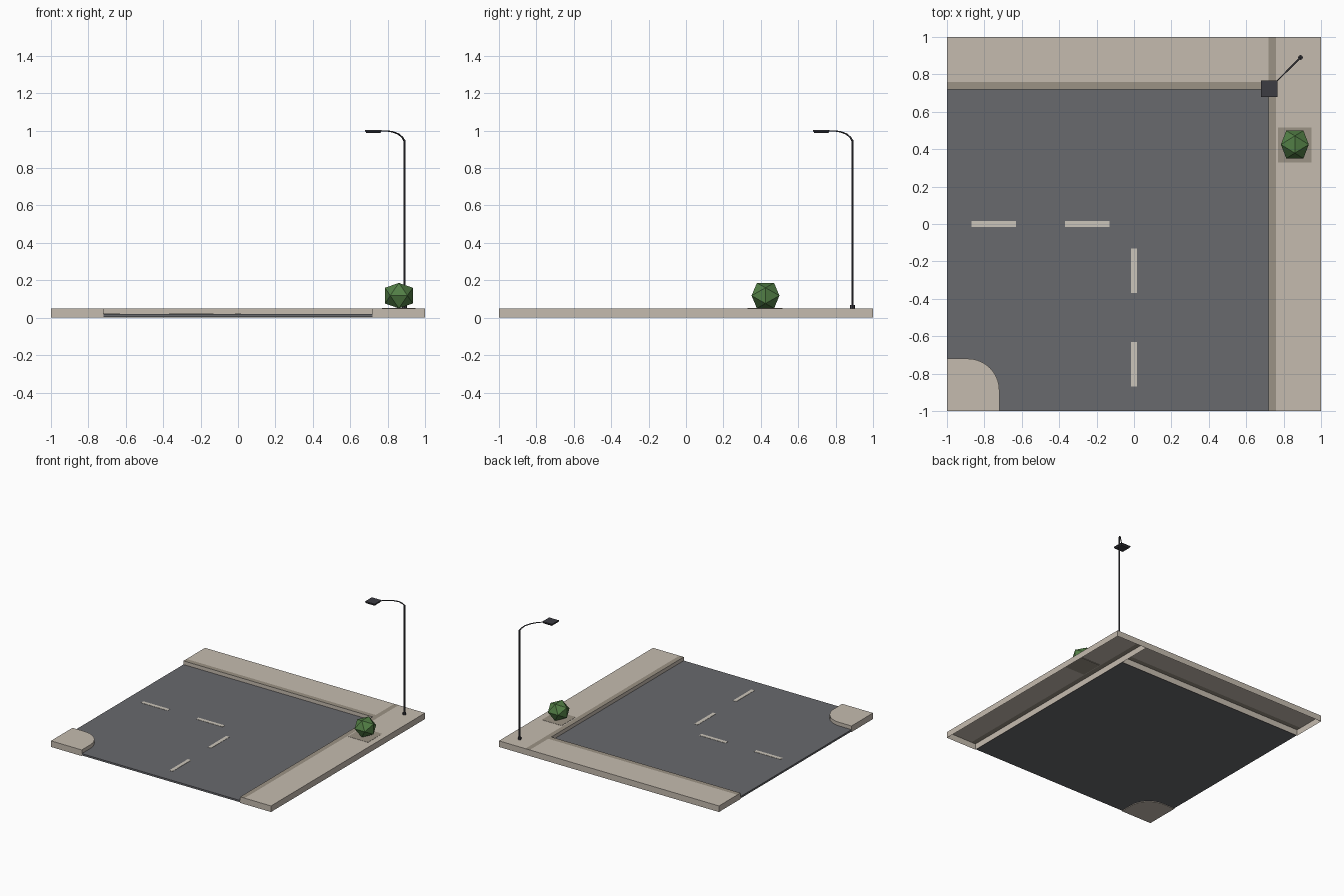
import bpy, bmesh, math
from mathutils import Vector

if "Cube" in bpy.data.objects:
    bpy.data.objects.remove(bpy.data.objects["Cube"])


def mat(name, r, g, b):
    m = bpy.data.materials.new(name)
    m.diffuse_color = (r, g, b, 1)
    m.use_nodes = True
    m.node_tree.nodes["Principled BSDF"].inputs["Base Color"].default_value = m.diffuse_color
    return m


PAVING = mat("paving", 0.56, 0.50, 0.43)
CURB = mat("curb_stone", 0.33, 0.29, 0.235)
ASPHALT = mat("asphalt", 0.14, 0.143, 0.155)
PAINT = mat("road_paint", 0.60, 0.56, 0.49)
LEAF = mat("leaf_green", 0.085, 0.21, 0.06)
METAL = mat("dark_metal", 0.045, 0.045, 0.055)


def finish(name, bm, *mats):
    me = bpy.data.meshes.new(name)
    bm.to_mesh(me)
    bm.free()
    for m in mats:
        me.materials.append(m)
    ob = bpy.data.objects.new(name, me)
    bpy.context.collection.objects.link(ob)
    return ob


def prism(name, pts, z0, z1, m, bottom_scale=1.0):
    """Extrude a counter-clockwise outline from z0 to z1."""
    bm = bmesh.new()
    c = sum((Vector(p) for p in pts), Vector((0, 0))) / len(pts)
    lo = [bm.verts.new((*(c + (Vector(p) - c) * bottom_scale), z0)) for p in pts]
    hi = [bm.verts.new((*p, z1)) for p in pts]
    bm.faces.new(hi)
    bm.faces.new(lo[::-1])
    for i in range(len(pts)):
        j = (i + 1) % len(pts)
        bm.faces.new((lo[i], lo[j], hi[j], hi[i]))
    return finish(name, bm, m)


def rect(x0, x1, y0, y1):
    return [(x0, y0), (x1, y0), (x1, y1), (x0, y1)]


# L-shaped sidewalk: hollow shell with curb strips along its inner edges
XS = YS = [-1, 0.72, 0.76, 1]
TOP = 0.05
bm = bmesh.new()
grid = {(i, j): bm.verts.new((XS[i], YS[j], TOP)) for i in range(4) for j in range(4) if i or j}
for i in range(3):
    for j in range(3):
        if i or j:
            f = bm.faces.new([grid[k] for k in ((i, j), (i + 1, j), (i + 1, j + 1), (i, j + 1))])
            f.material_index = int(i == 1 or (i == 0 and j == 1))
low = {v: bm.verts.new((v.co.x, v.co.y, 0)) for v in list(bm.verts)}
for e in [e for e in bm.edges if e.is_boundary]:
    lp = e.link_loops[0]
    a, b = lp.vert, lp.link_loop_next.vert
    bm.faces.new((b, a, low[a], low[b]))
# inner wall that carries the curb line through to the back edge
for j in (1, 2):
    a, b = grid[1, j], grid[1, j + 1]
    bm.faces.new((a, b, low[b], low[a]))
finish("sidewalk", bm, PAVING, CURB)

# rounded corner outline shared by the corner pavement and the road cut-out
R = 0.17
arc = [(-0.72 - R + R * math.cos(t), -0.72 - R + R * math.sin(t))
       for t in (math.pi / 2 * k / 10 for k in range(11))]
prism("corner_pavement", [(-1, -1), (-0.72, -1)] + arc + [(-1, -0.72)], 0, TOP, PAVING)
prism("road", [(-0.72, -1), (0.72, -1), (0.72, 0.72), (-1, 0.72), (-1, -0.72)] + arc[::-1],
      0.005, 0.02, ASPHALT)

# dashed lane markings
for k, c in enumerate((-0.75, -0.25)):
    prism(f"lane_dash_x_{k}", rect(c - 0.12, c + 0.12, -0.015, 0.015), 0.018, 0.022, PAINT)
    prism(f"lane_dash_y_{k}", rect(-0.015, 0.015, c - 0.12, c + 0.12), 0.018, 0.022, PAINT)

# planting pit and faceted bush
prism("planting_pit", rect(0.77, 0.95, 0.33, 0.515), 0.046, 0.0515, CURB)
bm = bmesh.new()
PHI = (1 + 5 ** 0.5) / 2
for a in (-1, 1):
    for b in (-PHI, PHI):
        for x, y, z in ((0, a, b), (a, b, 0), (b, 0, a)):
            bm.verts.new((0.86 + 0.046 * x, 0.425 + 0.046 * y, 0.118 + 0.042 * z))
bmesh.ops.convex_hull(bm, input=bm.verts)
bmesh.ops.recalc_face_normals(bm, faces=bm.faces)
finish("bush", bm, LEAF)

# street lamp
P = 0.89


def ring(c, r, n=8):
    return [(c + r * math.cos(2 * math.pi * k / n), c + r * math.sin(2 * math.pi * k / n))
            for k in range(n)]


prism("lamp_foot", ring(P, 0.013), TOP, 0.068, METAL)
prism("lamp_pole", ring(P, 0.006), TOP, 0.95, METAL)
prism("lamp_head", rect(0.68, 0.767, 0.68, 0.767), 0.996, 1.004, METAL)
prism("lamp_head_underside", rect(0.68, 0.767, 0.68, 0.767), 0.987, 0.996, METAL, 0.85)

# curved arm: tapering tube along the diagonal
path = [(0.89, 0.945), (0.88, 0.962), (0.86, 0.981), (0.83, 0.993), (0.80, 0.998), (0.75, 0.999)]
cu = bpy.data.curves.new("lamp_arm", "CURVE")
cu.dimensions = "3D"
cu.bevel_depth = 0.004
cu.bevel_resolution = 1
cu.use_fill_caps = True
sp = cu.splines.new("POLY")
sp.points.add(len(path) - 1)
for k, (d, z) in enumerate(path):
    sp.points[k].co = (d, d, z, 1)
    sp.points[k].radius = 1.3 - 0.1 * k
cu.materials.append(METAL)
bpy.context.collection.objects.link(bpy.data.objects.new("lamp_arm", cu))
